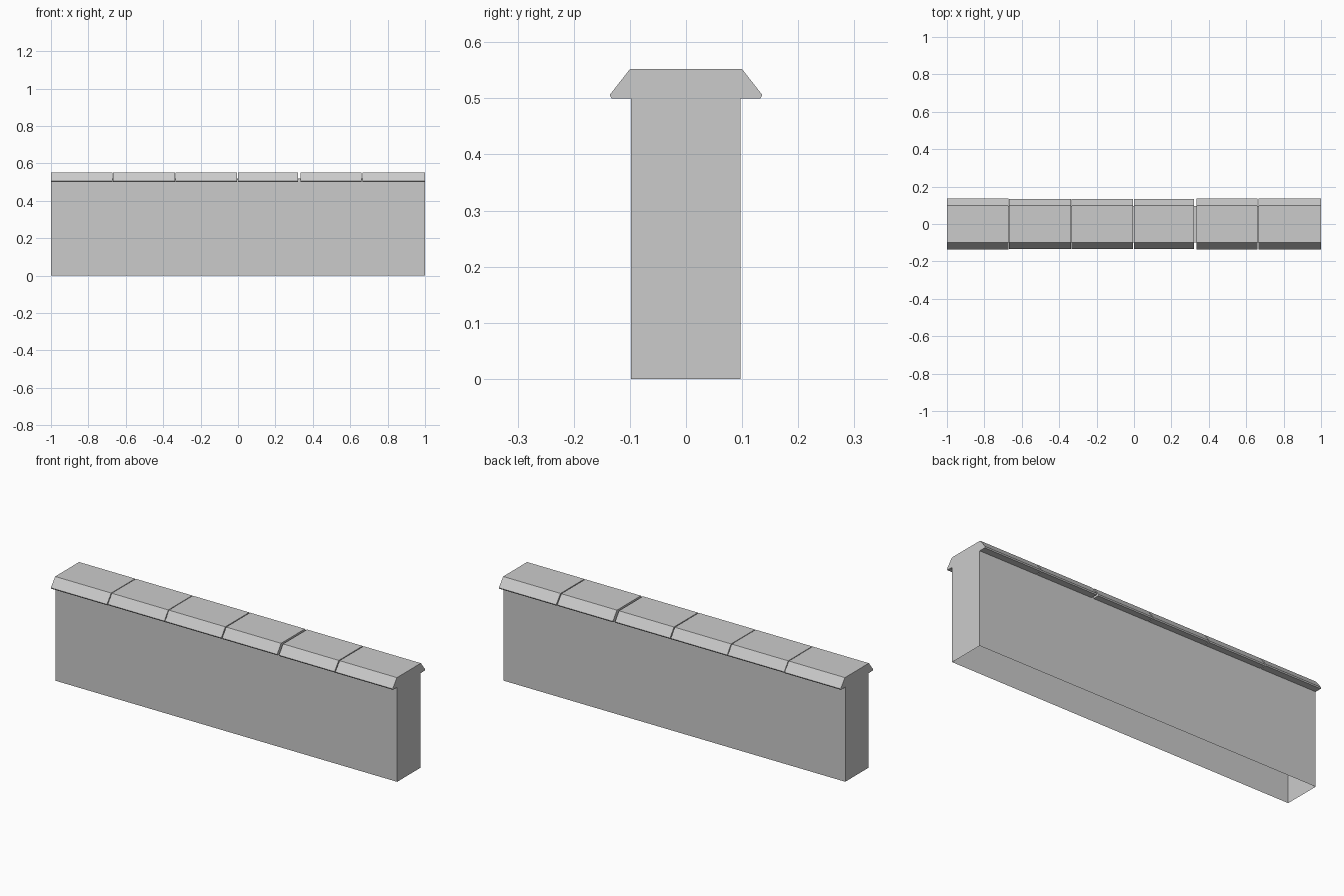
import bpy, bmesh

if "Cube" in bpy.data.objects:
    bpy.data.objects.remove(bpy.data.objects["Cube"])


def add_mesh(name, bm):
    bmesh.ops.recalc_face_normals(bm, faces=bm.faces)
    mesh = bpy.data.meshes.new(name)
    bm.to_mesh(mesh)
    bm.free()
    obj = bpy.data.objects.new(name, mesh)
    bpy.context.collection.objects.link(obj)
    return obj


def extrude_x(name, profile, x0, x1):
    """Extrude a closed (y, z) profile from x0 to x1."""
    bm = bmesh.new()
    face = bm.faces.new([bm.verts.new((x0, y, z)) for y, z in profile])
    res = bmesh.ops.extrude_face_region(bm, geom=[face], use_keep_orig=True)
    for v in res["geom"]:
        if isinstance(v, bmesh.types.BMVert):
            v.co.x = x1
    return add_mesh(name, bm)


# Wall body: a plain block, hollow with an open underside
Y0, Y1 = -0.098, 0.097
wall = extrude_x("wall_body", [(Y0, 0), (Y1, 0), (Y1, 0.52), (Y0, 0.52)], -1, 1)
bm = bmesh.new()
bm.from_mesh(wall.data)
bottom = [f for f in bm.faces if f.calc_center_median().z < 0.001]
bmesh.ops.delete(bm, geom=bottom, context='FACES_ONLY')
bm.to_mesh(wall.data)
bm.free()

# Coping stones: bevelled caps with thin joints, the end ones slightly wider
joints = [(-1.0, 0), (-0.67, 0.004), (-0.336, 0.004), (-0.002, 0.005),
          (0.328, 0.012), (0.662, 0.005), (1.0, 0)]
widths = [0.136, 0.133, 0.133, 0.133, 0.135, 0.136]
for i, w in enumerate(widths):
    (xa, ga), (xb, gb) = joints[i], joints[i + 1]
    half = [(w - 0.003, 0.5), (w, 0.506), (0.1, 0.552)]
    profile = half + [(-y, z) for y, z in reversed(half)]
    extrude_x(f"coping_stone_{i + 1}", profile, xa + ga / 2, xb - gb / 2)
